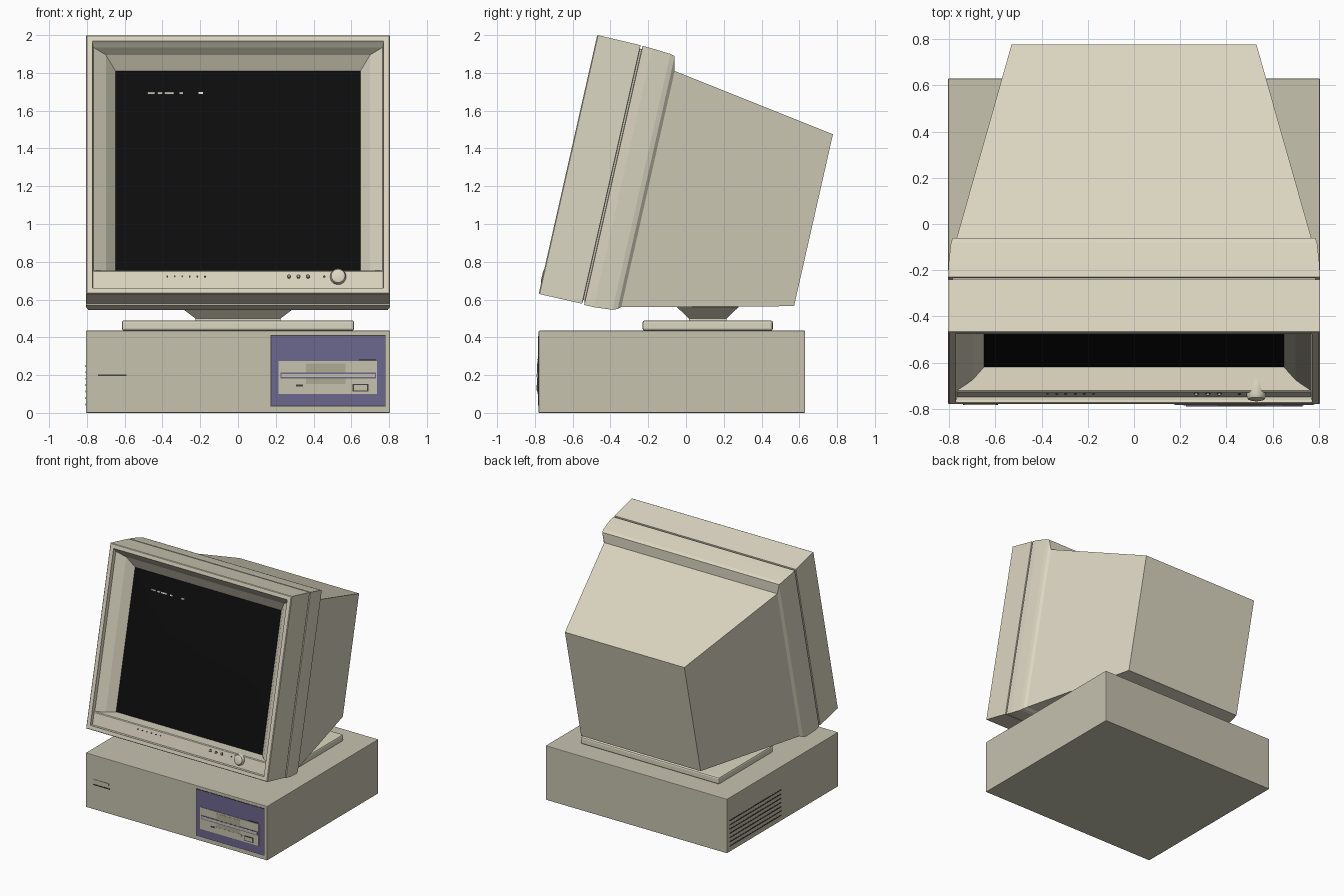
import bpy, bmesh, math
from mathutils import Matrix, Vector

if "Cube" in bpy.data.objects:
    bpy.data.objects.remove(bpy.data.objects["Cube"])


def mat(name, r, g, b):
    m = bpy.data.materials.new(name)
    m.diffuse_color = (r, g, b, 1)
    m.use_nodes = True
    m.node_tree.nodes["Principled BSDF"].inputs["Base Color"].default_value = m.diffuse_color
    return m


CREAM = mat("cream_plastic", .72, .68, .54)
BEIGE = mat("case_beige", .57, .54, .43)
PURPLE = mat("drive_panel_purple", .15, .135, .27)
BLACK = mat("screen_black", .004, .004, .004)
DARK = mat("slot_dark", .06, .055, .05)
TAN = mat("drive_notch_tan", .42, .41, .29)
GLOW = mat("screen_glow", .8, .8, .7)

# tilted monitor frame: x = across, y = depth behind bezel, z = up the bezel
TILT = Matrix.Translation((0, -.78, .63)) @ Matrix.Rotation(math.radians(-12.75), 4, 'X')
ID = Matrix.Identity(4)


def finish(name, bm, material, matrix=ID, smooth=None, bevel=0, recalc=True):
    if recalc:
        bmesh.ops.recalc_face_normals(bm, faces=bm.faces)
    me = bpy.data.meshes.new(name)
    bm.to_mesh(me)
    bm.free()
    me.transform(matrix)
    me.materials.append(material)
    ob = bpy.data.objects.new(name, me)
    bpy.context.collection.objects.link(ob)
    if bevel:
        b = ob.modifiers.new("bevel", 'BEVEL')
        b.width, b.segments = bevel, 2
    if smooth:
        bpy.ops.object.select_all(action='DESELECT')
        ob.select_set(True)
        bpy.context.view_layer.objects.active = ob
        bpy.ops.object.shade_smooth_by_angle(angle=math.radians(smooth))
    return ob


def box(name, x0, x1, y0, y1, z0, z1, material, matrix=ID, bevel=0):
    bm = bmesh.new()
    bmesh.ops.create_cube(bm, size=1)
    for v in bm.verts:
        v.co = Vector((x0 + (x1 - x0) * (v.co.x + .5), y0 + (y1 - y0) * (v.co.y + .5),
                       z0 + (z1 - z0) * (v.co.z + .5)))
    return finish(name, bm, material, matrix, bevel=bevel)


def loft(name, loops, material, matrix=ID, caps=(True, True), smooth=None):
    """Join a series of point loops with quads."""
    bm = bmesh.new()
    rows = [[bm.verts.new(p) for p in loop] for loop in loops]
    n = len(rows[0])
    for a, b in zip(rows, rows[1:]):
        for i in range(n):
            j = (i + 1) % n
            bm.faces.new((a[i], a[j], b[j], b[i]))
    if caps[0]:
        bm.faces.new(rows[0][::-1])
    if caps[1]:
        bm.faces.new(rows[-1])
    return finish(name, bm, material, matrix, smooth)


def frame(depth, hx, lo, hi):
    return [(-hx, depth, lo), (hx, depth, lo), (hx, depth, hi), (-hx, depth, hi)]


def turned(name, x, z, profile, material, sides=24):
    """Round part whose axis runs along the monitor depth; profile = (depth, radius)."""
    loops = [[(x + r * math.cos(math.tau * i / sides), d, z + r * math.sin(math.tau * i / sides))
              for i in range(sides)] for d, r in profile]
    return loft(name, loops, material, TILT, smooth=35)


# ---- system case
box("system_case", -.805, .805, -.78, .63, 0, .435, BEIGE, bevel=.004)
for i in range(7):  # side vents, left side near the back
    z = .04 + i * .034
    box("side_vent", -.8065, -.80, -.06, .60, z, z + .01, DARK)
box("badge_plate", -.735, -.60, -.784, -.775, .222, .242, BEIGE)
box("badge_slot", -.74, -.59, -.783, -.775, .195, .203, DARK)

# ---- disk drive on the front
box("drive_panel_border", .173, .782, -.7815, -.775, .033, .412, DARK)
box("drive_panel", .178, .777, -.783, -.775, .038, .407, PURPLE)
box("drive_face", .215, .735, -.787, -.780, .10, .275, BEIGE)
box("drive_notch", .36, .57, -.7885, -.782, .137, .262, TAN)
box("drive_notch_lip", .345, .585, -.7895, -.782, .137, .152, BEIGE)
box("drive_slot_outline", .225, .73, -.7895, -.782, .183, .213, PURPLE)
box("drive_slot_bar", .231, .724, -.7905, -.782, .189, .207, BEIGE)
box("drive_light", .308, .35, -.789, -.782, .139, .149, DARK)
box("eject_button_outline", .607, .69, -.789, -.782, .112, .153, DARK)
box("eject_button", .613, .684, -.791, -.782, .118, .147, BEIGE)
box("drive_label", .64, .73, -.785, -.780, .277, .284, DARK)

# ---- swivel stand
box("swivel_plate", -.615, .615, -.23, .46, .435, .49, CREAM, bevel=.012)


def slab(hx, hy, z, cy=.115):
    return [(-hx, cy - hy, z), (hx, cy - hy, z), (hx, cy + hy, z), (-hx, cy + hy, z)]


loft("swivel_neck", [slab(.225, .10, .48), slab(.225, .10, .50), slab(.305, .163, .56),
                     slab(.305, .163, .60)], CREAM)

# ---- monitor shell, from the screen edge over the rim to the back
loft("monitor_shell", [frame(*f) for f in [
    (.133, .648, .12, 1.24), (.075, .70, .08, 1.315), (.03, .766, .036, 1.345),
    (.012, .77, .032, 1.362), (0, .77, .032, 1.372), (0, .80, .004, 1.401), (.005, .805, 0, 1.405),
    (.235, .805, 0, 1.403), (.237, .785, .02, 1.385), (.246, .785, .02, 1.385),
    (.248, .805, -.004, 1.402), (.30, .804, -.004, 1.400), (.40, .793, .004, 1.393),
    (.425, .785, .014, 1.386), (.442, .768, .028, 1.31), (1.333, .53, .235, 1.168)]],
    CREAM, TILT, caps=(False, True))

# control strip under the screen
strip = [(.024, .025), (.024, .128), (.03, .134), (.16, .15), (.16, .025)]
loft("control_strip", [[(s * .768, d, h) for d, h in strip] for s in (-1, 1)], CREAM, TILT)

# gently bulging screen
bm = bmesh.new()
bmesh.ops.create_grid(bm, x_segments=16, y_segments=16, size=1)
for v in bm.verts:
    a, b = v.co.x, v.co.y
    v.co = Vector((a * .65, .132 - .018 * (1 - a * a) * (1 - b * b), .69 + b * .551))
for f in bm.faces:
    f.normal_update()
    if f.normal.y > 0:
        f.normal_flip()
finish("screen", bm, BLACK, TILT, smooth=40, recalc=False)

# short lit dashes on the screen
for x0, x1 in ((-.48, -.44), (-.425, -.40), (-.39, -.34), (-.31, -.29), (-.21, -.185)):
    box("screen_dash", x0, x1, .119, .128, 1.112, 1.122, GLOW, TILT)

# ---- controls
for i in range(6):
    turned("indicator_dot", -.375 + i * .04, .10, [(.021, .005), (.03, .005)], DARK, 8)
for i in range(3):
    x = .27 + i * .05
    turned("button_ring", x, .10, [(.022, .011), (.03, .011)], DARK, 12)
    turned("round_button", x, .10, [(.014, .005), (.017, .008), (.03, .008)], CREAM, 12)
turned("power_light", .457, .10, [(.02, .006), (.03, .006)], DARK, 8)
turned("knob", .53, .098, [(-.004, .025), (.0, .036), (.012, .042), (.06, .043), (.08, .043)], CREAM)
